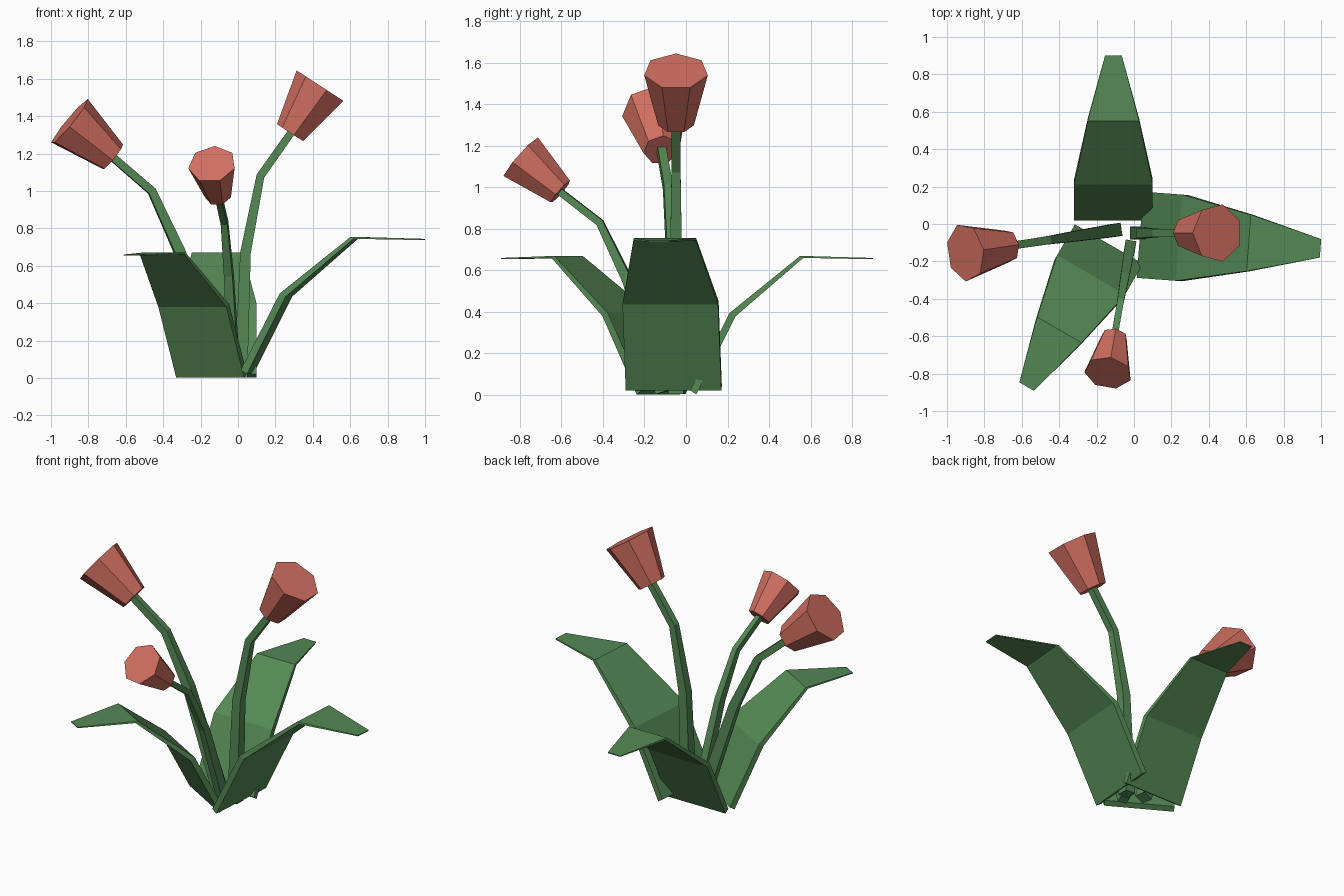
import bpy, bmesh
from math import radians, cos, sin, pi
from mathutils import Vector

if "Cube" in bpy.data.objects:
    bpy.data.objects.remove(bpy.data.objects["Cube"])


def material(name, rgb):
    m = bpy.data.materials.new(name)
    m.diffuse_color = (*rgb, 1)
    m.use_nodes = True
    m.node_tree.nodes["Principled BSDF"].inputs["Base Color"].default_value = m.diffuse_color
    return m


GREEN = material("leaf_green", (0.09, 0.25, 0.09))
RED = material("petal_red", (0.65, 0.16, 0.12))


def loft(name, rings, mat):
    """Flat-shaded closed solid through matching rings of points."""
    bm = bmesh.new()
    vs = [[bm.verts.new(p) for p in ring] for ring in rings]
    n = len(vs[0])
    for a, b in zip(vs, vs[1:]):
        for i in range(n):
            j = (i + 1) % n
            bm.faces.new((a[i], a[j], b[j], b[i]))
    bm.faces.new(vs[0][::-1])
    bm.faces.new(vs[-1])
    bmesh.ops.recalc_face_normals(bm, faces=bm.faces[:])
    me = bpy.data.meshes.new(name)
    bm.to_mesh(me)
    bm.free()
    me.materials.append(mat)
    ob = bpy.data.objects.new(name, me)
    bpy.context.collection.objects.link(ob)
    return ob


def sweep(name, origin, azimuth, path, radii, sides, phase, mat):
    """Polygon swept along an (outward, up) path in a vertical plane."""
    a = radians(azimuth)
    out, side = Vector((cos(a), sin(a), 0)), Vector((-sin(a), cos(a), 0))
    pts = [Vector(origin) + out * r + Vector((0, 0, z)) for r, z in path]
    rings = []
    for i, (p, rad) in enumerate(zip(pts, radii)):
        t = Vector()
        if i > 0:
            t += (p - pts[i - 1]).normalized()
        if i < len(pts) - 1:
            t += (pts[i + 1] - p).normalized()
        up = t.normalized().cross(side)
        if up.z < 0:
            up = -up
        angs = [phase + 2 * pi * k / sides for k in range(sides)]
        rings.append([p + (up * cos(g) + side * sin(g)) * rad for g in angs])
    return loft(name, rings, mat)


# Leaves: (upper r, upper z, lower r, lower z, half width) at each bend
LEAF = [(0.02, 0.022, 0.05, 0.003, 0.21),
        (0.21, 0.395, 0.24, 0.38, 0.21),
        (0.55, 0.67, 0.565, 0.66, 0.137),
        (0.90, 0.66, 0.90, 0.654, 0.045)]


def leaf(name, origin, azimuth, s):
    a = radians(azimuth)
    out, side = Vector((cos(a), sin(a), 0)), Vector((-sin(a), cos(a), 0))
    o = Vector(origin)
    rings = []
    for ru, zu, rl, zl, w in LEAF:
        rings.append([o + s * (out * r + side * k * w + Vector((0, 0, z)))
                      for r, z, k in ((ru, zu, -1), (ru, zu, 1),
                                      (rl, zl, 1), (rl, zl, -1))])
    loft(name, rings, GREEN)


leaf("back_leaf", (-0.11, 0, 0), 90, 1)
leaf("right_leaf", (0.01, -0.056, 0.018), -4.3, 1.1)
leaf("front_left_leaf", (-0.124, -0.09, 0), 240, 1)

# Flowers: square bent stem and seven-sided cup; last path point is the mouth
FLOWERS = [
    ("right", (0.015, -0.048, 0), 0, 1.0,
     [(0, 0.005), (0.025, 0.67), (0.105, 1.08), (0.267, 1.309), (0.43, 1.559)]),
    ("left", (-0.10, -0.033, 0), 188.5, 1.0,
     [(0, 0.015), (0.212, 0.67), (0.365, 1.0), (0.576, 1.18), (0.81, 1.37)]),
    ("front", (-0.02, -0.115, 0), 260.1, 0.82,
     [(0, 0.012), (0.168, 0.55), (0.304, 0.83), (0.498, 0.978), (0.691, 1.143)]),
]
for name, origin, az, s, path in FLOWERS:
    sweep(name + "_stem", origin, az, path[:4],
          [s * r for r in (0.05, 0.04, 0.031, 0.029)], 4, pi / 4, GREEN)
    sweep(name + "_flower_cup", origin, az, path[3:],
          [s * 0.088, s * 0.157], 7, 0, RED)
